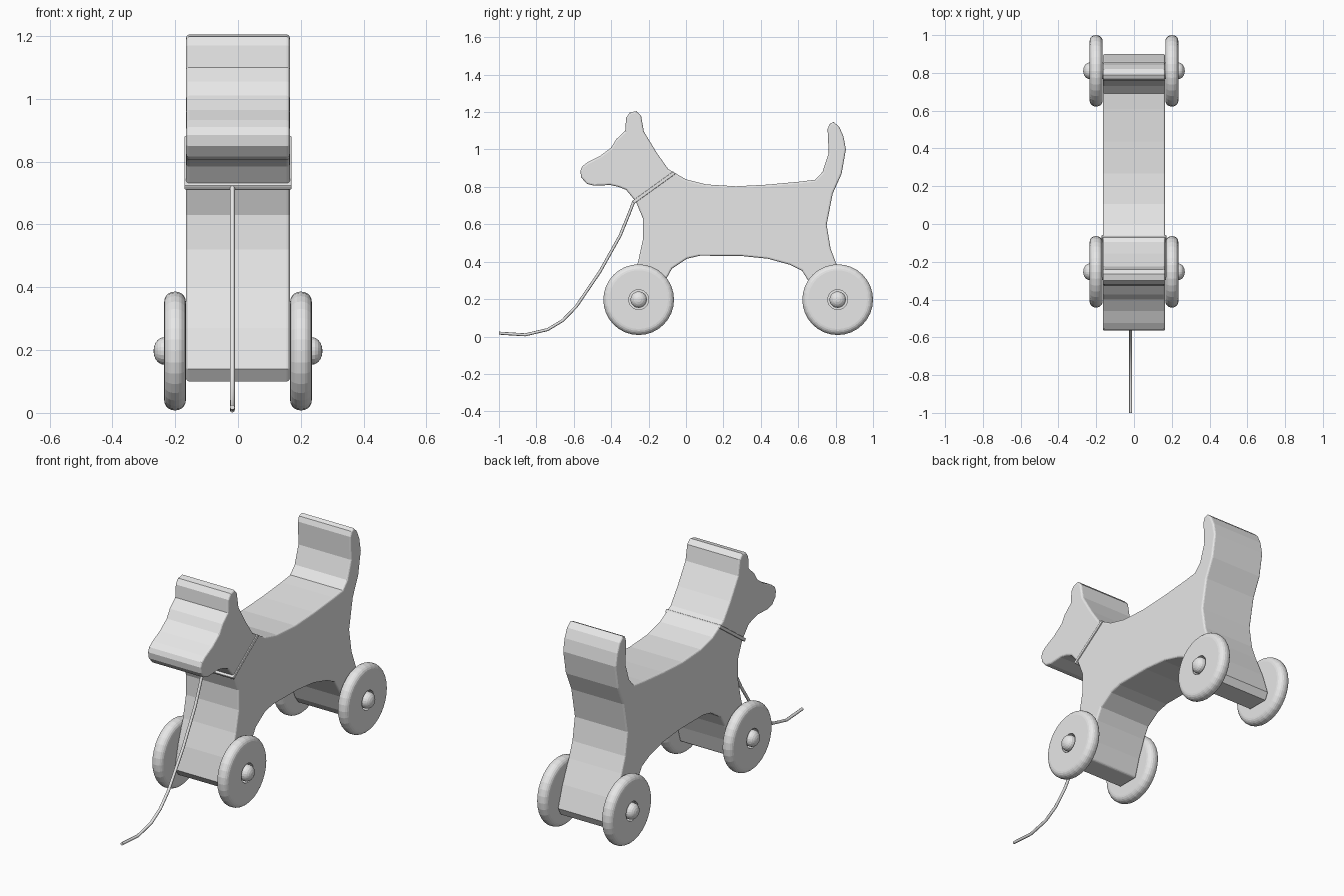
import bpy
import bmesh
import math

default_cube = bpy.data.objects.get("Cube")
if default_cube:
    bpy.data.objects.remove(default_cube, do_unlink=True)

# One plain colour for the whole toy
grey = bpy.data.materials.new("light_grey")
grey.use_nodes = True
grey.diffuse_color = (0.8, 0.8, 0.8, 1)
grey.node_tree.nodes["Principled BSDF"].inputs["Base Color"].default_value = grey.diffuse_color


def add_object(name, data):
    data.materials.append(grey)
    obj = bpy.data.objects.new(name, data)
    bpy.context.scene.collection.objects.link(obj)
    return obj


def mesh_object(name, bm):
    bmesh.ops.recalc_face_normals(bm, faces=bm.faces[:])
    mesh = bpy.data.meshes.new(name)
    bm.to_mesh(mesh)
    bm.free()
    return add_object(name, mesh)


def soften(obj, width, segments, angle):
    bevel = obj.modifiers.new("soft_edges", 'BEVEL')
    bevel.width = width
    bevel.segments = segments
    bevel.limit_method = 'ANGLE'
    bevel.angle_limit = math.radians(angle)


def extrude_outline(name, outline, half_width):
    """Board cut from a (y, z) outline, extruded across x."""
    bm = bmesh.new()
    face = bm.faces.new([bm.verts.new((-half_width, y, z)) for y, z in outline])
    result = bmesh.ops.extrude_face_region(bm, geom=[face], use_keep_orig=True)
    moved = [v for v in result["geom"] if isinstance(v, bmesh.types.BMVert)]
    bmesh.ops.translate(bm, verts=moved, vec=(2 * half_width, 0, 0))
    return mesh_object(name, bm)


def lathe(name, profile, centre, side, steps=32):
    """Closed (x, radius) profile turned around the axle direction."""
    bm = bmesh.new()
    rings = []
    for i in range(steps):
        a = math.tau * i / steps
        rings.append([bm.verts.new((side * x, centre[0] + r * math.cos(a),
                                    centre[1] + r * math.sin(a))) for x, r in profile])
    count = len(profile)
    for i, ring in enumerate(rings):
        following = rings[(i + 1) % steps]
        for j in range(count):
            k = (j + 1) % count
            bm.faces.new((ring[j], ring[k], following[k], following[j]))
    bmesh.ops.remove_doubles(bm, verts=bm.verts[:], dist=0.0001)
    return mesh_object(name, bm)


# Dog silhouette, traced clockwise from the nose
face_line = [(-.565, .885), (-.555, .91), (-.525, .932), (-.46, .965), (-.4, 1.01),
             (-.373, 1.055), (-.325, 1.1)]
ear = [(-.32, 1.17), (-.3, 1.198), (-.265, 1.205), (-.24, 1.18), (-.225, 1.095)]
neck_and_back = [(-.155, .98), (-.095, .895), (0, .84), (.107, .813), (.267, .803),
                 (.437, .812), (.61, .828), (.69, .838)]
tail = [(.73, .88), (.763, .98), (.757, 1.11), (.768, 1.137), (.79, 1.147), (.82, 1.12),
        (.842, 1.07), (.855, 1), (.832, .87)]
hind_leg = [(.784, .763), (.752, .597), (.773, .47), (.805, .385), (.86, .26), (.9, .14),
            (.88, .1), (.76, .1), (.73, .14), (.69, .24), (.62, .352)]
belly = [(.555, .384), (.437, .416), (.29, .431), (.075, .432), (.005, .416)]
front_leg = [(-.075, .363), (-.11, .3), (-.15, .2), (-.18, .1), (-.3, .1), (-.33, .14),
             (-.3, .27), (-.256, .4), (-.23, .52), (-.23, .63), (-.267, .72)]
jaw = [(-.32, .784), (-.36, .8), (-.405, .81), (-.49, .806), (-.53, .816), (-.56, .85)]

body = extrude_outline(
    "dog_body",
    face_line + ear + neck_and_back + tail + hind_leg + belly + front_leg + jaw, 0.165)
soften(body, 0.01, 3, 70)

# Thin collar band slanting around the neck
low, high, half = (-.283, .717), (-.062, .876), 0.009
slope = math.atan2(high[1] - low[1], high[0] - low[0])
ny, nz = -math.sin(slope) * half, math.cos(slope) * half
collar = extrude_outline("collar", [
    (low[0] - ny, low[1] - nz), (low[0] + ny, low[1] + nz),
    (high[0] + ny, high[1] + nz), (high[0] - ny, high[1] - nz)], 0.171)
soften(collar, 0.004, 2, 60)

# Pull string hanging from the collar to the floor
string_path = [(-.28, .72), (-.305, .655), (-.352, .54), (-.46, .347), (-.587, .16),
               (-.66, .085), (-.74, .037), (-.86, .009), (-1, .018)]
curve = bpy.data.curves.new("pull_string_path", 'CURVE')
curve.dimensions = '3D'
curve.bevel_depth = 0.008
curve.bevel_resolution = 2
curve.use_fill_caps = True
spline = curve.splines.new('POLY')
spline.points.add(len(string_path) - 1)
for point, (y, z) in zip(spline.points, string_path):
    point.co = (-0.018, y, z, 1)
path = bpy.data.objects.new("pull_string_path", curve)
bpy.context.scene.collection.objects.link(path)
string_mesh = bpy.data.meshes.new_from_object(path.evaluated_get(bpy.context.evaluated_depsgraph_get()))
bpy.data.objects.remove(path, do_unlink=True)
string_mesh.materials.clear()
add_object("pull_string", string_mesh)

# Wheels with rounded rims and a bored centre, plus round-headed axle pegs
inner, outer, radius, rim = 0.166, 0.235, 0.189, 0.032
wheel_profile = [(inner, 0.053)]
for i in range(6):
    a = math.pi / 2 * i / 5
    wheel_profile.append((inner + rim * (1 - math.sin(a)), radius - rim * (1 - math.cos(a)))[:2])
wheel_profile[1:] = sorted(wheel_profile[1:])
wheel_profile += [(inner + outer - x, r) for x, r in reversed(wheel_profile)]

peg_radius, dome = 0.044, 0.034
peg_profile = [(0.1, 0), (0.1, peg_radius)]
for i in range(6):
    a = math.pi / 2 * i / 5
    peg_profile.append((outer + dome * math.sin(a), peg_radius * math.cos(a)))

for end, y in (("front", -.253), ("rear", .811)):
    for label, side in (("left", 1), ("right", -1)):
        lathe(f"{end}_{label}_wheel", wheel_profile, (y, 0.197), side)
        lathe(f"{end}_{label}_axle_peg", peg_profile, (y, 0.197), side, 20)
